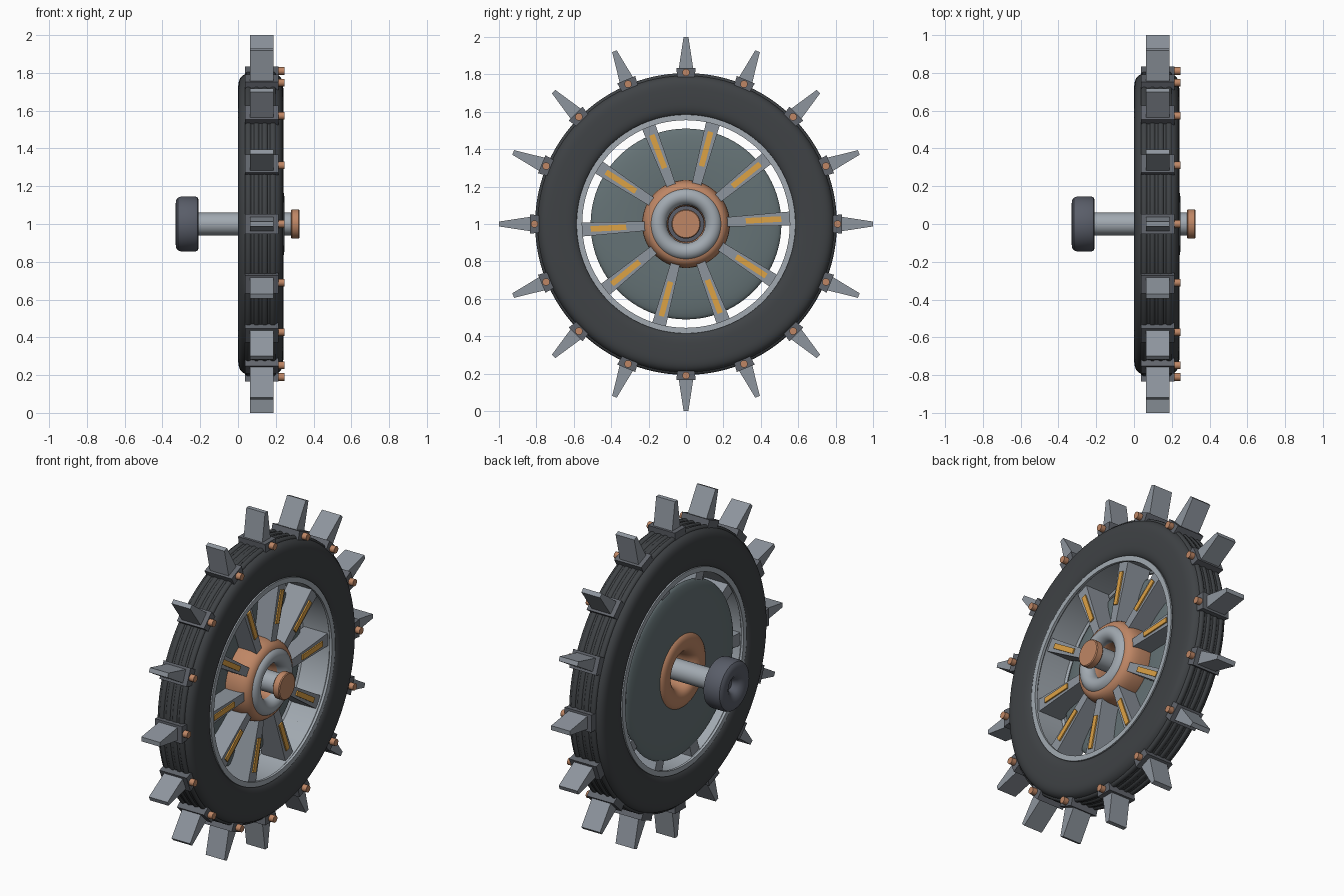
import bpy, bmesh
from math import cos, sin, pi, tau, radians, copysign
from mathutils import Matrix, Vector

if "Cube" in bpy.data.objects:
    bpy.data.objects.remove(bpy.data.objects["Cube"])

AXIS_Z = 1.0


def mat(name, r, g, b):
    m = bpy.data.materials.new(name)
    m.diffuse_color = (r, g, b, 1)
    m.use_nodes = True
    m.node_tree.nodes["Principled BSDF"].inputs["Base Color"].default_value = m.diffuse_color
    return m


RUBBER = mat("rubber", 0.05, 0.055, 0.06)
COPPER = mat("copper", 0.52, 0.24, 0.13)
AMBER = mat("amber", 0.72, 0.36, 0.06)
STEEL = mat("steel", 0.27, 0.30, 0.34)
LIGHT = mat("light_steel", 0.36, 0.40, 0.44)
DARK = mat("dark_steel", 0.10, 0.11, 0.14)
PLATE = mat("plate", 0.13, 0.17, 0.18)
CLAMP = mat("clamp", 0.12, 0.13, 0.15)


def finish(name, bm, material, smooth=True):
    bmesh.ops.remove_doubles(bm, verts=bm.verts, dist=1e-5)
    bmesh.ops.recalc_face_normals(bm, faces=bm.faces)
    me = bpy.data.meshes.new(name)
    bm.to_mesh(me)
    bm.free()
    ob = bpy.data.objects.new(name, me)
    bpy.context.collection.objects.link(ob)
    me.materials.append(material)
    if smooth:
        bpy.ops.object.select_all(action='DESELECT')
        ob.select_set(True)
        bpy.context.view_layer.objects.active = ob
        bpy.ops.object.shade_smooth_by_angle(angle=radians(35))
    return ob


def lathe(name, profile, material, closed=True, seg=96):
    """Turn (x, radius) points round the wheel axis."""
    bm = bmesh.new()
    rings = [[bm.verts.new((x, r * cos(tau * i / seg), AXIS_Z + r * sin(tau * i / seg)))
              for i in range(seg)] for x, r in profile]
    n = len(rings)
    for k in range(n if closed else n - 1):
        a, b = rings[k], rings[(k + 1) % n]
        for i in range(seg):
            j = (i + 1) % seg
            bm.faces.new((a[i], a[j], b[j], b[i]))
    if not closed:
        bm.faces.new(rings[0])
        bm.faces.new(rings[-1])
    return finish(name, bm, material)


def oval(xc, rc, hx, hr, power=2.0, n=32):
    """Rounded cross-section; higher power is boxier."""
    e = 2.0 / power
    pts = []
    for i in range(n):
        c, s = cos(tau * i / n), sin(tau * i / n)
        pts.append((xc + hx * copysign(abs(c) ** e, c), rc + hr * copysign(abs(s) ** e, s)))
    return pts


def blocks(name, count, start, inner, outer, material):
    """Radial tapered blocks; inner/outer = (radius, half_width, x0, x1)."""
    bm = bmesh.new()
    for k in range(count):
        a = start + tau * k / count
        ends = []
        for r, w, x0, x1 in (inner, outer):
            ends.append([bm.verts.new((x, r * cos(a) - t * sin(a), AXIS_Z + r * sin(a) + t * cos(a)))
                         for x, t in ((x0, -w), (x1, -w), (x1, w), (x0, w))])
        p, q = ends
        bm.faces.new(p)
        bm.faces.new(q)
        for i in range(4):
            j = (i + 1) % 4
            bm.faces.new((p[i], p[j], q[j], q[i]))
    return finish(name, bm, material, smooth=False)


# Tyre with raised tread ribs
lathe("tire", oval(0.12, 0.683, 0.12, 0.117, 4.0, 48), RUBBER)
for i, x in enumerate((0.055, 0.098, 0.142, 0.185)):
    lathe(f"tread_rib_{i + 1}", oval(x, 0.79, 0.018, 0.017, 2, 12), RUBBER)

# Rim: thin band with a lip on each side
lathe("rim", [(0.01, 0.555), (0.01, 0.585), (0.23, 0.585), (0.23, 0.555),
              (0.215, 0.555), (0.205, 0.566), (0.035, 0.566), (0.025, 0.555)], LIGHT)

# Dished back plate
lathe("back_plate", oval(0.05, 0.31, 0.032, 0.2, 2.0), PLATE)

# Hub and its front collar
lathe("hub", oval(0.115, 0.165, 0.11, 0.07, 2.8), COPPER)
lathe("hub_collar", oval(0.198, 0.148, 0.047, 0.046), LIGHT)

# Axle with front cap and rear mounting knob
lathe("axle", [(-0.22, 0.06), (0.285, 0.06)], LIGHT, closed=False, seg=32)
lathe("axle_cap", [(0.28, 0.073), (0.285, 0.078), (0.32, 0.078), (0.325, 0.073)],
      COPPER, closed=False, seg=32)
lathe("axle_knob", [(-0.21, 0.05), (-0.21, 0.132), (-0.215, 0.142), (-0.228, 0.146),
                    (-0.30, 0.146), (-0.318, 0.14), (-0.328, 0.126), (-0.331, 0.1),
                    (-0.326, 0.07), (-0.31, 0.045), (-0.28, 0.03)],
      DARK, closed=False, seg=64)

# Ten tapered spokes with amber inlays
turn = radians(3)
blocks("spokes", 10, turn, (0.19, 0.024, 0.05, 0.195), (0.57, 0.038, 0.04, 0.195), STEEL)
blocks("spoke_inlays", 10, turn, (0.32, 0.015, 0.185, 0.203), (0.51, 0.015, 0.185, 0.203), AMBER)

# Sixteen tread spikes on clamp blocks
blocks("spike_clamps", 16, 0, (0.785, 0.046, 0.037, 0.215), (0.835, 0.052, 0.037, 0.215), CLAMP)
blocks("spikes", 16, 0, (0.81, 0.042, 0.064, 0.187), (1.0, 0.013, 0.064, 0.187), STEEL)

# Clamp bolts
bm = bmesh.new()
for k in range(16):
    a = tau * k / 16
    place = (Matrix.Translation(Vector((0.22, 0.81 * cos(a), AXIS_Z + 0.81 * sin(a))))
             @ Matrix.Rotation(pi / 2, 4, 'Y'))
    bmesh.ops.create_cone(bm, cap_ends=True, segments=16, radius1=0.02, radius2=0.02,
                          depth=0.05, matrix=place)
finish("clamp_bolts", bm, COPPER)
